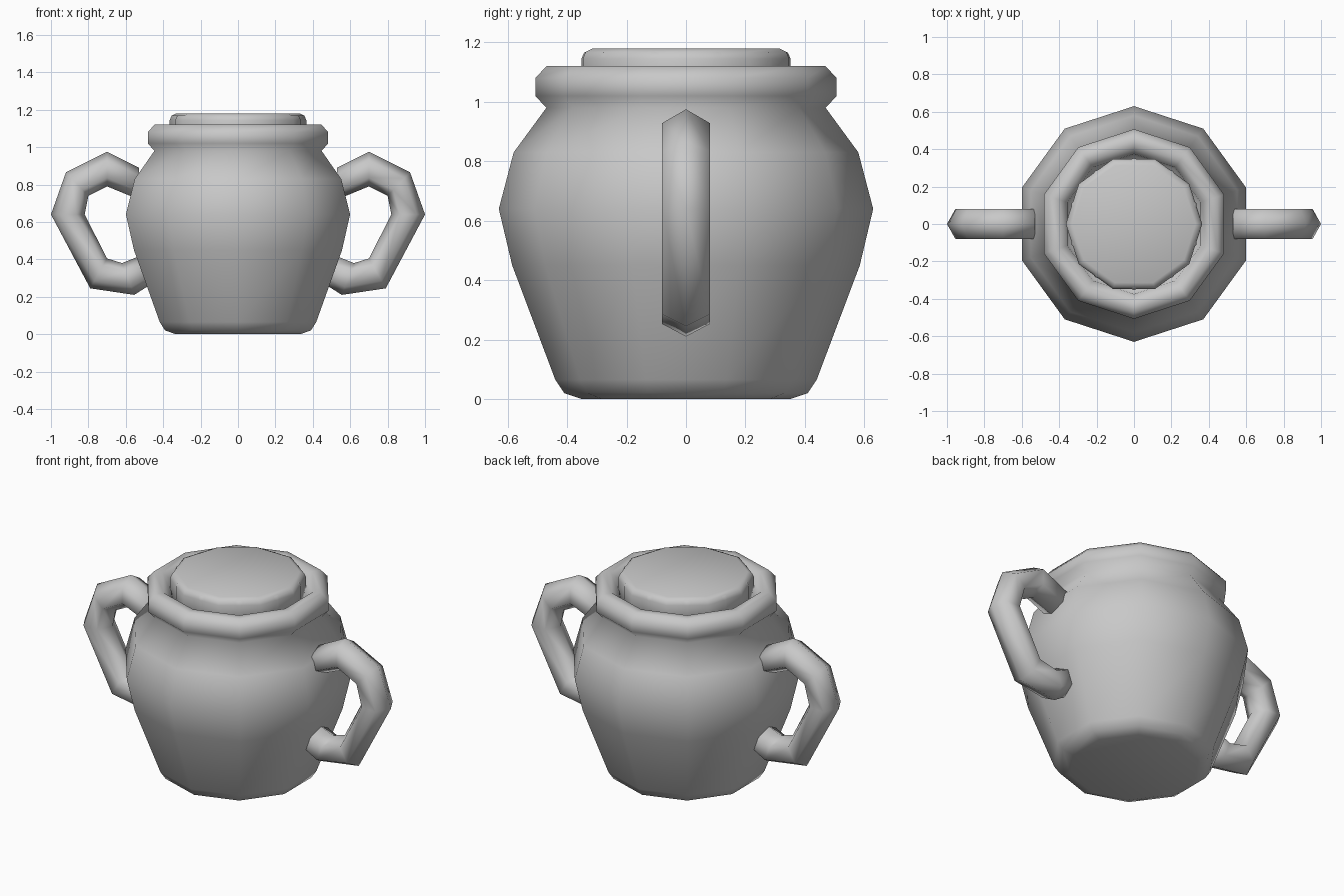
import bpy
import math

cube = bpy.data.objects.get("Cube")
if cube:
    bpy.data.objects.remove(cube, do_unlink=True)

SIDES = 10

clay = bpy.data.materials.new("grey_clay")
clay.use_nodes = True
clay.diffuse_color = (0.58, 0.58, 0.58, 1)
clay.node_tree.nodes["Principled BSDF"].inputs["Base Color"].default_value = clay.diffuse_color


def skin_rings(name, rings):
    """Join equal closed rings of points into one smooth capped solid."""
    count = len(rings[0])
    verts = [point for ring in rings for point in ring]
    faces = []
    for r in range(len(rings) - 1):
        for i in range(count):
            j = (i + 1) % count
            a, b = r * count, (r + 1) * count
            faces.append((a + i, a + j, b + j, b + i))
    faces.append(tuple(reversed(range(count))))
    faces.append(tuple(range(len(verts) - count, len(verts))))
    mesh = bpy.data.meshes.new(name)
    mesh.from_pydata(verts, [], faces)
    mesh.materials.append(clay)
    mesh.shade_smooth()
    obj = bpy.data.objects.new(name, mesh)
    bpy.context.collection.objects.link(obj)
    return obj


def lathe(name, profile, start):
    """Spin a (radius, height) profile around the upright axis."""
    angles = [start + math.tau * i / SIDES for i in range(SIDES)]
    return skin_rings(name, [[(r * math.cos(a), r * math.sin(a), z) for a in angles]
                             for r, z in profile])


def handle(name, side):
    """Six-sided bent tube, given by its outer and inner edge points."""
    outer = [(0.53, 0.89), (0.70, 0.975), (0.92, 0.865), (1.0, 0.64),
             (0.79, 0.245), (0.555, 0.21), (0.46, 0.27)]
    inner = [(0.53, 0.72), (0.70, 0.79), (0.80, 0.74), (0.82, 0.64),
             (0.70, 0.405), (0.62, 0.38), (0.52, 0.42)]
    section = [(0, 0), (0.25, 1), (0.75, 1), (1, 0), (0.75, -1), (0.25, -1)]
    rings = []
    for (xo, zo), (xi, zi) in zip(outer, inner):
        ring = [(side * (xo + (xi - xo) * t), 0.08 * w, zo + (zi - zo) * t)
                for t, w in section]
        rings.append(ring if side > 0 else ring[::-1])
    return skin_rings(name, rings)


# Pot body with its rolled rim and the neck inside it
lathe("pot_body", [
    (0.35, 0), (0.41, 0.02), (0.44, 0.065), (0.585, 0.45), (0.63, 0.64),
    (0.58, 0.83), (0.47, 0.98), (0.507, 1.02), (0.507, 1.08), (0.47, 1.12),
    (0.42, 1.12), (0.375, 1.08), (0.365, 1.02), (0.2, 1.0)], math.pi / 2)

# Stopper, with a plug turned half a side so its corners just show
lathe("lid", [(0.365, 0.98), (0.365, 1.145), (0.355, 1.168), (0.33, 1.18)], 0)
lathe("lid_plug", [(0.352, 0.98), (0.352, 1.145), (0.343, 1.166), (0.31, 1.177)], math.pi / 2)

# Handles on both sides
handle("left_handle", 1)
handle("right_handle", -1)
